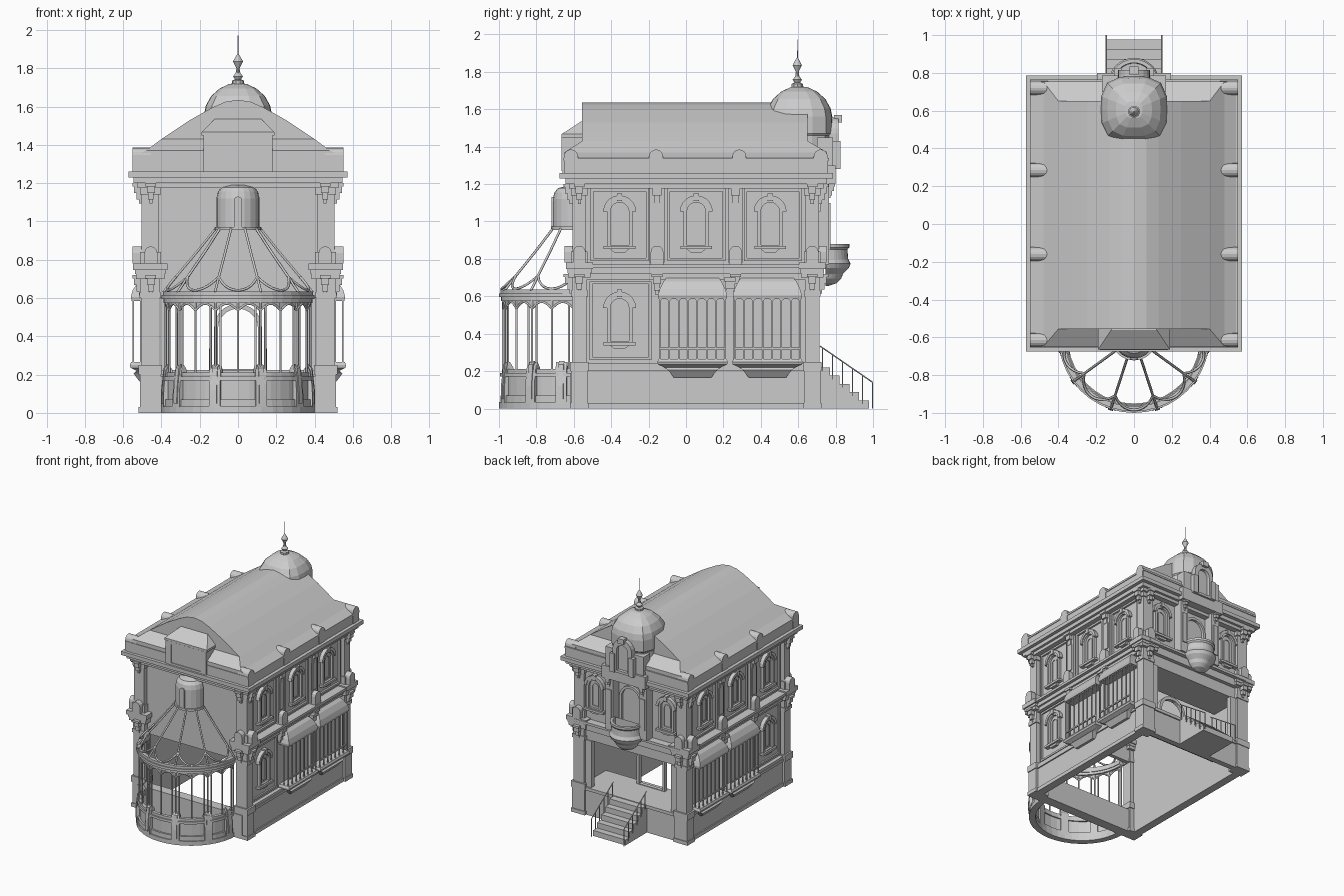
import bpy, bmesh
from math import sin, cos, pi, radians
from mathutils import Matrix

if "Cube" in bpy.data.objects:
    bpy.data.objects.remove(bpy.data.objects["Cube"])

WX, FY, BY, CY = 0.47, -0.57, 0.69, -0.6   # side, front, back wall planes; conservatory centre
smooth = []

def finish(name, bm, mirror=False, soft=False):
    bmesh.ops.recalc_face_normals(bm, faces=bm.faces)
    me = bpy.data.meshes.new(name)
    bm.to_mesh(me); bm.free()
    ob = bpy.data.objects.new(name, me)
    bpy.context.collection.objects.link(ob)
    if mirror:
        ob.modifiers.new("Mirror", 'MIRROR').use_mirror_merge = False
    if soft:
        smooth.append(ob)
    return ob

def box(bm, x0, x1, y0, y1, z0, z1):
    m = Matrix.Translation(((x0+x1)/2, (y0+y1)/2, (z0+z1)/2)) @ Matrix.Diagonal((x1-x0, y1-y0, z1-z0, 1))
    bmesh.ops.create_cube(bm, size=1, matrix=m)

def boxes(name, rows, mirror=False):
    bm = bmesh.new()
    for r in rows:
        box(bm, *r)
    return finish(name, bm, mirror)

def loft(bm, loops, caps=True):
    vs = [[bm.verts.new(p) for p in l] for l in loops]
    n = len(vs[0])
    for a, b in zip(vs, vs[1:]):
        for i in range(n):
            j = (i+1) % n
            bm.faces.new((a[i], a[j], b[j], b[i]))
    if caps:
        bm.faces.new(vs[0]); bm.faces.new(vs[-1])

def prism(bm, pts, f, d0, d1):
    loft(bm, [[f(u, v, d) for u, v in pts] for d in (d0, d1)])

def ring(bm, outer, inner, f, d0, d1):
    seq = [(inner, d0), (outer, d0), (outer, d1), (inner, d1), (inner, d0)]
    loft(bm, [[f(u, v, d) for u, v in p] for p, d in seq], False)

def arch(w, z0, z1, n=10):
    return [(-w, z0), (w, z0)] + [(w*cos(pi*i/n), z1-w+w*sin(pi*i/n)) for i in range(n+1)]

def rect(w, z0, z1):
    return [(-w, z0), (w, z0), (w, z1), (-w, z1)]

def lathe(bm, prof, cx, cy, n, a0=0, a1=2*pi, p=2, closed=False):
    full = a1-a0 > 6.2
    loops = []
    for i in range(n if full else n+1):
        a = a0+(a1-a0)*i/n
        k = (abs(cos(a))**p+abs(sin(a))**p)**(-1/p)
        loops.append([(cx+r*k*cos(a), cy+r*k*sin(a), z) for r, z in prof])
    if closed:
        loft(bm, loops)
    else:
        loft(bm, [list(c) for c in zip(*loops)])

def tubes(name, paths, r):
    cu = bpy.data.curves.new(name, 'CURVE')
    cu.dimensions, cu.bevel_depth, cu.bevel_resolution, cu.use_fill_caps = '3D', r, 1, True
    for p in paths:
        s = cu.splines.new('POLY'); s.points.add(len(p)-1)
        for q, c in zip(s.points, p):
            q.co = (*c, 1)
    tmp = bpy.data.objects.new(name, cu)
    me = bpy.data.meshes.new_from_object(tmp)
    bpy.data.objects.remove(tmp)
    ob = bpy.data.objects.new(name, me)
    bpy.context.collection.objects.link(ob)
    return ob

def side(y): return lambda u, v, d: (WX+d, y+u, v)
def back(x): return lambda u, v, d: (x+u, BY+d, v)
def cons(a, r, z): return (r*sin(a), CY-r*cos(a), z)   # point on conservatory, a measured from the front

def window(bm, f, z):
    prism(bm, arch(.056, z+.03, z+.265), f, -.01, .004)
    ring(bm, arch(.068, z+.025, z+.28), arch(.05, z+.035, z+.262), f, 0, .022)
    ring(bm, arch(.03, z+.05, z+.235), arch(.024, z+.056, z+.229), f, 0, .01)
    hood = [(.088*cos(pi*i/10), z+.212+.088*sin(pi*i/10)) for i in range(11)]
    hood += [(.066*cos(pi*i/10), z+.212+.066*sin(pi*i/10)) for i in range(10, -1, -1)]
    prism(bm, hood, f, 0, .03)
    prism(bm, rect(.014, z+.27, z+.31), f, 0, .036)
    prism(bm, rect(.085, z+.012, z+.03), f, 0, .035)
    prism(bm, [(-.05, z+.012), (-.03, z-.005), (.03, z-.005), (.05, z+.012)], f, 0, .022)

def console(bm, f, z, s=1.0):
    for w, z0, z1, d in [(.032, -.02, 0, .06), (.024, -.06, -.02, .05), (.017, -.1, -.06, .035), (.01, -.125, -.1, .02)]:
        prism(bm, rect(w*s, z+z0*s, z+z1*s), f, 0, d*s)

# walls and plinth
boxes("side_wall", [(.44, WX, FY, BY, 0, 1.2), (WX, .495, FY, BY, 0, .2), (WX, .505, FY, BY, .2, .22),
                    (WX, .5, FY, BY, .22, .24), (WX, .505, FY, BY, 0, .03)], True)
boxes("front_wall", [(-WX, WX, FY, FY+.03, .6, 1.2), (-WX, WX, -.62, -.54, 0, .19)])
boxes("back_wall", [(-WX, WX, BY-.03, BY, .6, 1.2), (-.5, .5, BY-.03, .705, 0, .2), (-.5, .5, BY-.3, .715, .2, .225)])

# corner pilasters
bm = bmesh.new()
for y in (FY, .675):
    for h, z0, z1 in [(.062, 0, .03), (.055, .03, .2), (.062, .2, .25), (.048, .25, .6), (.056, .6, .63),
                      (.05, .63, .7), (.075, .7, .725), (.09, .745, .78), (.08, .725, .745), (.055, .78, .84),
                      (.045, .84, 1.14), (.055, 1.14, 1.2)]:
        box(bm, .458-h, .458+h, y-h*.8, y+h*.8, z0, z1)
    for z in (.72, 1.2):
        console(bm, lambda u, v, d: (.5+d, y+u, v), z, .85)
    prism(bm, arch(.034, .78, .87, 6), lambda u, v, d: (.5+d, y+u, v), 0, .05)
for z in (.72, 1.2):
    console(bm, lambda u, v, d: (.455+u, FY-.035-d, v), z, .85)
    console(bm, lambda u, v, d: (.455+u, .71+d, v), z, .85)
prism(bm, arch(.034, .78, .87, 6), lambda u, v, d: (.455+u, FY-.035-d, v), 0, .045)
prism(bm, arch(.034, .78, .87, 6), lambda u, v, d: (.455+u, .71+d, v), 0, .04)
finish("corner_pilaster", bm, True)

# upper side pilasters, consoles and panel frames
bm = bmesh.new()
for y in (-.155, .265):
    prism(bm, rect(.04, .78, 1.2), side(y), 0, .025)
    prism(bm, rect(.026, .88, 1.1), side(y), .02, .032)
    prism(bm, arch(.034, .77, .87, 6), side(y), 0, .06)
    console(bm, side(y), 1.2)
    console(bm, side(y), .72, .9)
for y in (-.355, .055, .465):
    ring(bm, rect(.155, .79, 1.175), rect(.14, .805, 1.16), side(y), 0, .015)
ring(bm, rect(.165, .26, .68), rect(.15, .275, .665), side(-.35), 0, .012)
finish("side_pilaster", bm, True)

# arched windows
bm = bmesh.new()
for y in (-.355, .055, .45):
    window(bm, side(y), .84)
window(bm, side(-.355), .325)
window(bm, back(.32), .84)
finish("arched_window", bm, True)

# middle cornice on sides and back
boxes("middle_cornice", [(WX-.02, .5, FY, BY, .69, .72), (WX-.02, .515, FY, BY, .72, .75), (WX-.02, .54, FY, BY, .75, .77),
                         (0, WX, BY-.02, .72, .69, .75), (0, WX, BY-.02, .75, .75, .77)], True)

# top cornice and parapet
boxes("top_cornice", [(-.525, .525, -.625, .735, 1.175, 1.2), (-.545, .545, -.645, .755, 1.2, 1.23),
                      (-.572, .572, -.675, .785, 1.23, 1.26), (-.545, .545, -.65, .76, 1.26, 1.335),
                      (-.55, .55, -.655, .765, 1.325, 1.34)])
bm = bmesh.new()
for y in (-.615, -.16, .285, .72):
    prism(bm, arch(.037, 1.26, 1.385, 8), side(y), -.015, .08)
finish("parapet_knob", bm, True)

# bell-shaped roof with gabled ends and skirts
half = [(.54, 1.34), (.48, 1.37), (.40, 1.43), (.33, 1.477), (.25, 1.53), (.13, 1.597), (.065, 1.625)]
prof = half + [(0, 1.635)] + [(-x, z) for x, z in reversed(half)]
bm = bmesh.new()
ends = []
for ye, yo in ((-.555, -.65), (.65, .755)):
    ends.append([bm.verts.new((x, ye if abs(x) < .41 else yo, z)) for x, z in prof])
for i in range(14):
    bm.faces.new((ends[0][i], ends[0][i+1], ends[1][i+1], ends[1][i]))
for e in ends:
    bm.faces.new(e[2:13])
    bm.faces.new((e[2], e[12], e[13], e[1]))
    bm.faces.new((e[1], e[13], e[14], e[0]))
finish("roof", bm)

# front attic block
bm = bmesh.new()
box(bm, -.18, .18, -.66, -.54, 1.26, 1.45)
box(bm, -.19, .19, -.665, -.54, 1.45, 1.467)
ring(bm, rect(.18, 1.27, 1.45), rect(.13, 1.28, 1.43), lambda u, v, d: (u, -.66-d, v), -.01, .006)
loft(bm, [[(-w, y, z), (w, y, z), (w, -.5, z), (-w, -.5, z)] for w, y, z in ((.19, -.665, 1.467), (.12, -.56, 1.535))])
finish("front_attic", bm)

# dome and finial
bm = bmesh.new()
lathe(bm, [(.17, 1.26), (.17, 1.46), (.177, 1.47), (.177, 1.56), (.168, 1.605), (.14, 1.655), (.095, 1.695), (.045, 1.718), (.01, 1.722)],
      0, .605, 16, p=3.2)
finish("dome", bm)
bm = bmesh.new()
lathe(bm, [(.032, 1.71), (.032, 1.735), (.016, 1.742), (.026, 1.758), (.012, 1.775), (.008, 1.80), (.026, 1.835),
           (.01, 1.865), (.003, 1.875), (.002, 1.972)], 0, .595, 10)
finish("finial", bm, soft=True)

# back centre bay: pilasters, door, arched dormer
bm = bmesh.new()
for x in (-.15, .15):
    prism(bm, rect(.035, .77, 1.26), back(x), 0, .075)
    prism(bm, rect(.02, .85, 1.1), back(x), .07, .083)
    console(bm, lambda u, v, d: (x+u, .76+d, v), 1.2, .6)
ring(bm, arch(.1, .77, 1.14), arch(.08, .78, 1.12), back(0), 0, .02)
box(bm, -.195, .195, .7, .8, 1.2, 1.3)
box(bm, -.17, .17, .7, .785, 1.3, 1.45)
prism(bm, arch(.075, 1.28, 1.54), back(0), 0, .1)
ring(bm, arch(.085, 1.28, 1.555), arch(.05, 1.3, 1.51), back(0), .07, .125)
for x in (-.085, .085):
    box(bm, x-.02, x+.02, .78, .825, 1.28, 1.43)
box(bm, -.025, .025, .79, .835, 1.53, 1.57)
finish("back_bay", bm)

# boat-shaped balcony
bm = bmesh.new()
lathe(bm, [(.015, .655), (.06, .67), (.085, .695), (.095, .72), (.125, .75), (.135, .775), (.122, .80), (.118, .85),
           (.128, .862), (.128, .88), (.108, .88), (.105, .79), (.01, .785)], 0, .745, 16, 0, pi)
finish("balcony", bm, soft=True)

# projecting bay windows on the sides
bm = bmesh.new()
for y in (.035, .435):
    for prof in ([(.555, .585, .182), (.56, .605, .185), (.55, .64, .175), (.525, .68, .155), (.49, .705, .135)],
                 [(.558, .265, .182), (.565, .25, .188), (.56, .235, .185), (.53, .22, .15), (.545, .205, .13), (.515, .165, .1)]):
        loft(bm, [[(.46, y-h, z), (x, y-h, z), (x, y+h, z), (.46, y+h, z)] for x, z, h in prof])
    for i in range(8):
        u = y-.175+.05*i
        box(bm, .543, .551, u-.004, u+.004, .26, .59)
        if i < 7:
            c = u+.025
            o = [(c+.025*cos(pi*k/6), .565+.022*sin(pi*k/6)) for k in range(7)]
            prism(bm, o+[(c-.025, .592), (c+.025, .592)], lambda p, q, d: (d, p, q), .544, .55)
    for s in (-.175, .175):
        box(bm, .505, .512, y+s-.004, y+s+.004, .26, .59)
    box(bm, .542, .552, y-.177, y+.177, .315, .325)
console(bm, side(.235), .7, 1.0)
box(bm, WX, .5, .215, .255, .2, .7)
finish("bay_window", bm, True)

# porch: inner arch, header and jambs
bm = bmesh.new()
inner = lambda u, v, d: (u, .42+d, v)
ring(bm, arch(.125, .225, .57), arch(.105, .23, .545), inner, 0, .03)
box(bm, -.45, .45, .41, BY, .6, .62)
for x in (-.38, .38):
    box(bm, x-.025, x+.025, .66, .7, .22, .6)
finish("porch_frame", bm)

# back stairs and railings
boxes("stairs", [(-.145, .145, .7, .77+.052*i, .176-.044*i, .22-.044*i) for i in range(5)])
rails = []
for x in (-.147, .147):
    rails.append([(x, .715, .335), (x, .998, .14)])
    rails += [[(x, .73+.0535*i, max(0, .2-.044*i)), (x, .73+.0535*i, .325-.037*i)] for i in range(6)]
tubes("stair_railing", rails, .004)

# conservatory base rings, upper band, ring under the lantern
bm = bmesh.new()
for r0, r1, z0, z1 in [(.35, .4, 0, .035), (.355, .392, .035, .07), (.365, .378, .07, .17), (.355, .395, .17, .19),
                       (.36, .385, .19, .21), (.365, .39, .575, .595), (.36, .4, .595, .615), (.365, .392, .615, .635),
                       (.1, .122, .955, .972)]:
    lathe(bm, [(r0, z0), (r1, z0), (r1, z1), (r0, z1)], 0, CY, 20, pi, 2*pi, closed=True)
finish("conservatory_rings", bm)

# scroll buttresses around the conservatory base
bm = bmesh.new()
for deg in (-80, -54, -18, 18, 54, 80):
    a = radians(deg)
    f = lambda r, z, d: (r*sin(a)+d*cos(a), CY-r*cos(a)+d*sin(a), z)
    prism(bm, [(.35, .03), (.4, .03), (.4, .09), (.397, .15), (.385, .225), (.37, .25), (.35, .22)], f, -.03, .03)
    prism(bm, [(.37, .05), (.406, .05), (.405, .12), (.392, .235), (.37, .255)], f, -.014, .014)
finish("conservatory_buttress", bm)

# conservatory columns, arches, ribs and festoons
step = radians(18)
cols, ribs = [], []
bm = bmesh.new()
for i in range(-5, 6):
    a = step*i
    cols.append([cons(a, .378, .2), cons(a, .378, .59)])
    if i % 2:
        cols += [[cons(a+o, .378, .2), cons(a+o, .378, .56)] for o in (-.07, .07) if abs(a+o) < 1.6]
        ribs.append([cons(a, r, z) for r, z in ((.39, .63), (.325, .71), (.215, .84), (.115, .965))])
    if i < 5:
        arc = [(a+step*k/8, .535+.035*sin(pi*k/8)) for k in range(9)]
        cols.append([cons(b, .378, z) for b, z in arc])
        for (b, z), (c, w) in zip(arc, arc[1:]):
            bm.faces.new([bm.verts.new(cons(*p)) for p in ((b, .378, z), (c, .378, w), (c, .378, .58), (b, .378, .58))])
    if i % 2 and i < 5:
        fest = [(a+2*step*k/10, abs(1-k/5)**2) for k in range(11)]
        ribs.append([cons(b, .385-.06*t, .64+.07*t) for b, t in fest])
finish("conservatory_spandrel", bm)
tubes("conservatory_column", cols, .006)
tubes("conservatory_rib", ribs, .007)

# lantern on top of the conservatory
bm = bmesh.new()
lathe(bm, [(.112, .97), (.112, 1.12), (.104, 1.155), (.085, 1.178), (.04, 1.19)], 0, CY, 10, pi, 2*pi)
prism(bm, arch(.022, .97, 1.13, 6), lambda u, v, d: (u, CY-.108-d, v), 0, .01)
finish("conservatory_lantern", bm)

for o in bpy.context.view_layer.objects:
    o.select_set(o in smooth)
bpy.context.view_layer.objects.active = smooth[0]
bpy.ops.object.shade_smooth_by_angle(angle=radians(40))
